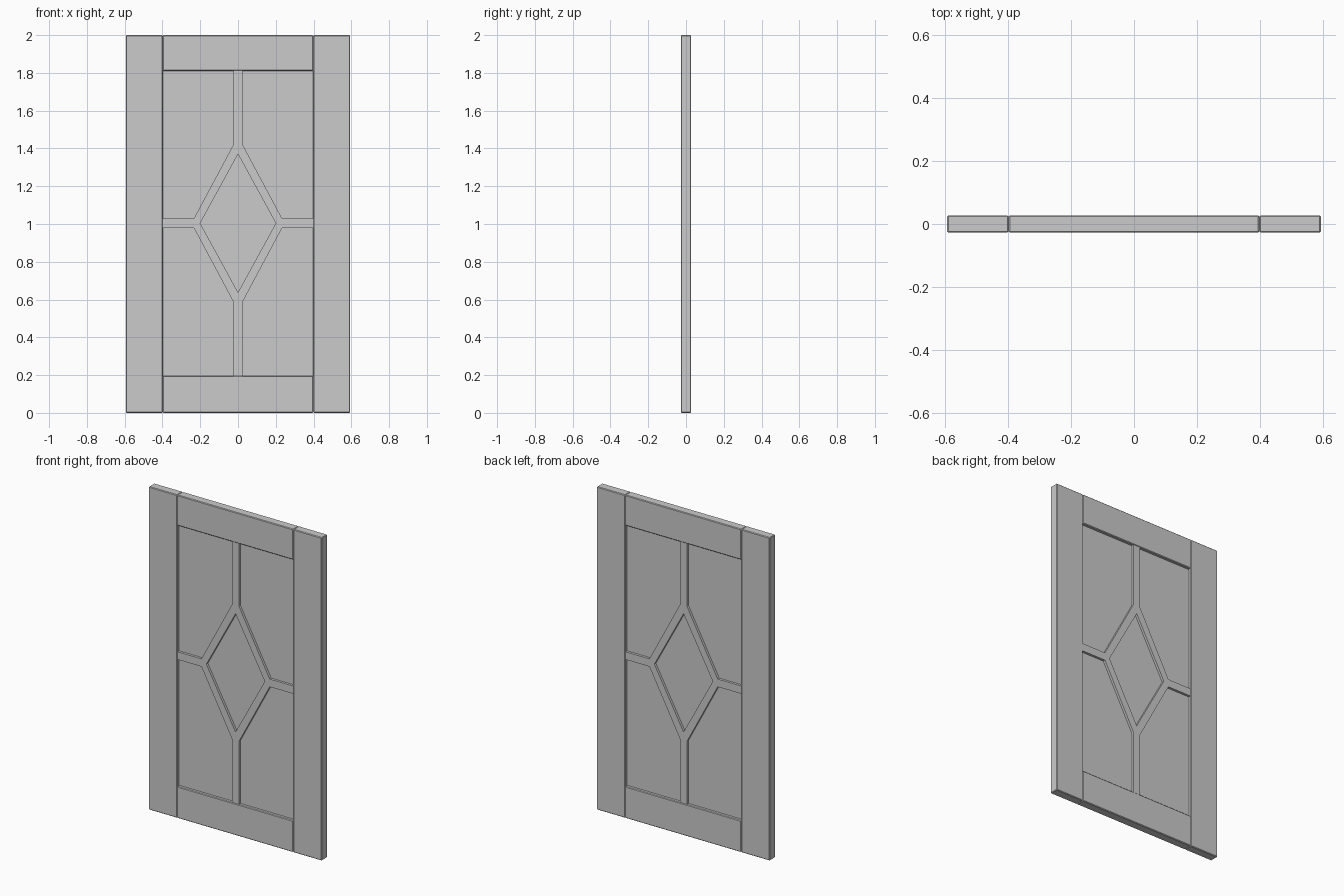
import bpy, bmesh

if "Cube" in bpy.data.objects:
    bpy.data.objects.remove(bpy.data.objects["Cube"])

MID_Z = 1.004     # height of the lattice centre
W, INNER = 0.593, 0.398
THICK = 0.055


def box(name, x0, x1, z0, z1, thick, bevel=0.0):
    bm = bmesh.new()
    bmesh.ops.create_cube(bm, size=1)
    for v in bm.verts:
        v.co.x *= x1 - x0
        v.co.y *= thick
        v.co.z *= z1 - z0
    me = bpy.data.meshes.new(name)
    bm.to_mesh(me)
    bm.free()
    ob = bpy.data.objects.new(name, me)
    ob.location = ((x0 + x1) / 2, 0, (z0 + z1) / 2)
    bpy.context.collection.objects.link(ob)
    if bevel:
        mod = ob.modifiers.new("soft_edges", 'BEVEL')
        mod.width = bevel
        mod.segments = 1
    return ob


# Outer frame: two full-height stiles, two rails between them
box("left_stile", -W, -INNER, 0, 2, THICK, 0.004)
box("right_stile", INNER, W, 0, 2, THICK, 0.004)
box("bottom_rail", -INNER, INNER, 0, 0.196, THICK, 0.004)
box("top_rail", -INNER, INNER, 1.811, 2, THICK, 0.004)

# Thin recessed panel filling the opening
box("panel", -INNER - 0.01, INNER + 0.01, 0.18, 1.825, 0.018)

# Diamond lattice: one quarter of the outline, mirrored both ways, then thickened
quarter = [(0, 0.366), (0.2, 0), (INNER + 0.005, 0), (INNER + 0.005, 0.024),
           (0.234, 0.024), (0.024, 0.417), (0.024, 0.811), (0, 0.811)]
bm = bmesh.new()
bm.faces.new([bm.verts.new((x, 0, z)) for x, z in quarter])
me = bpy.data.meshes.new("diamond_lattice")
bm.to_mesh(me)
bm.free()
lattice = bpy.data.objects.new("diamond_lattice", me)
lattice.location.z = MID_Z
bpy.context.collection.objects.link(lattice)
mirror = lattice.modifiers.new("mirror", 'MIRROR')
mirror.use_axis = (True, False, True)
solid = lattice.modifiers.new("thickness", 'SOLIDIFY')
solid.thickness = 0.048
solid.offset = 0
